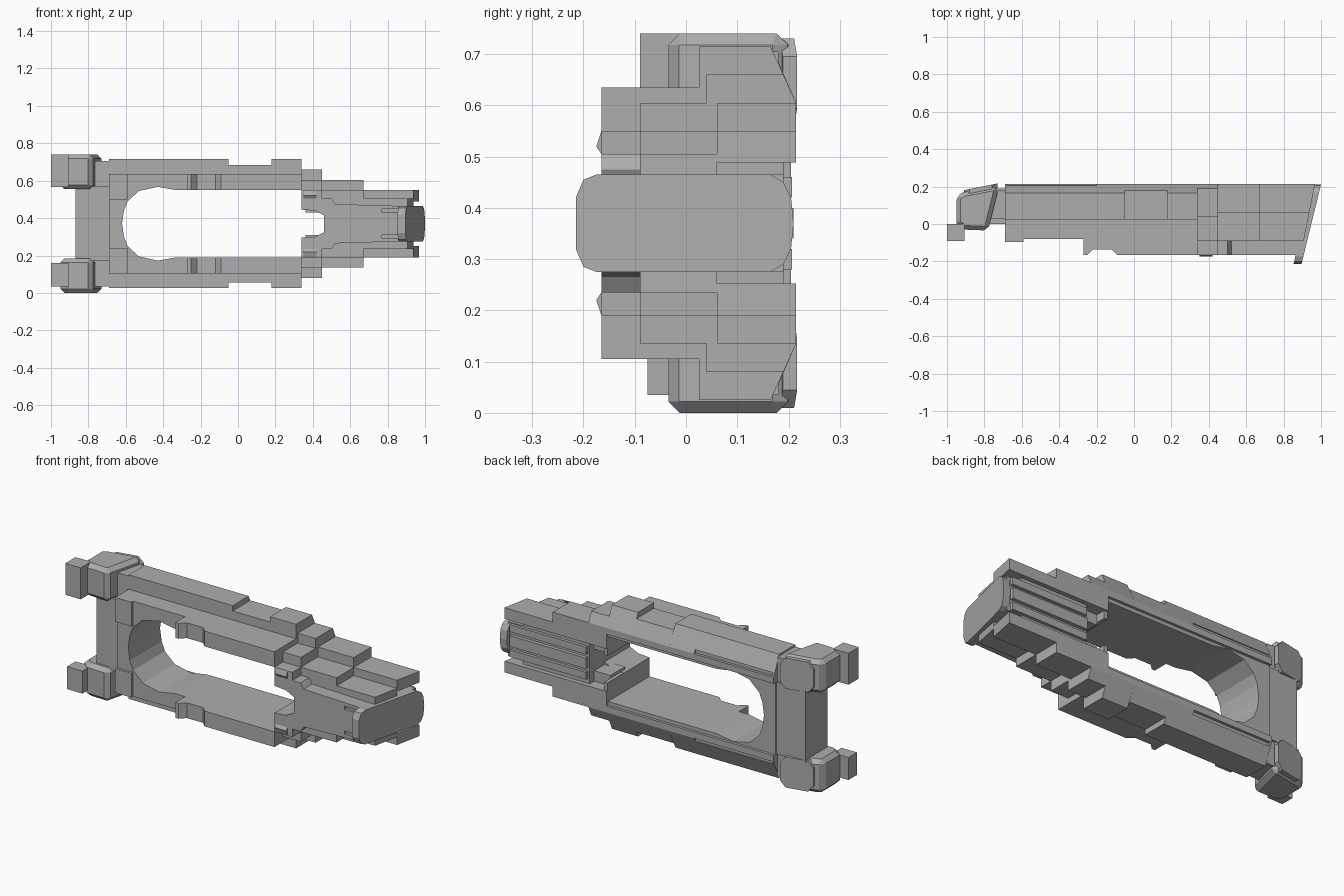
import bpy
import bmesh
from mathutils import Vector

MID = 0.37  # height of the symmetry plane; parts use heights relative to it

cube = bpy.data.objects.get("Cube")
if cube:
    bpy.data.objects.remove(cube, do_unlink=True)

grey = bpy.data.materials.new("plain grey")
grey.use_nodes = True
COLOUR = (0.42, 0.42, 0.42, 1)
grey.diffuse_color = COLOUR
grey.node_tree.nodes["Principled BSDF"].inputs["Base Color"].default_value = COLOUR

PLANES = {
    "xy": lambda a, b, c: Vector((a, b, c)),
    "xz": lambda a, b, c: Vector((a, c, b)),
    "yz": lambda a, b, c: Vector((c, a, b)),
}


def prism(name, pts, plane, lo, hi, mirror=True, shear=0, bevel=0):
    """Extrude an outline; shear slides the extrusion along the first outline axis."""
    bm = bmesh.new()
    place = PLANES[plane]
    rings = [[bm.verts.new(place(a, b, c + shear * a)) for a, b in pts] for c in (lo, hi)]
    n = len(pts)
    bm.faces.new(rings[0])
    bm.faces.new(rings[1])
    for i in range(n):
        j = (i + 1) % n
        bm.faces.new((rings[0][i], rings[0][j], rings[1][j], rings[1][i]))
    bmesh.ops.recalc_face_normals(bm, faces=bm.faces)
    if mirror:
        # open the half where it meets its reflection
        seam = [f for f in bm.faces if all(abs(v.co.z) < 1e-5 for v in f.verts)]
        bmesh.ops.delete(bm, geom=seam, context="FACES")
    mesh = bpy.data.meshes.new(name)
    bm.to_mesh(mesh)
    bm.free()
    mesh.materials.append(grey)
    ob = bpy.data.objects.new(name, mesh)
    ob.location.z = MID
    bpy.context.collection.objects.link(ob)
    if bevel:
        mod = ob.modifiers.new("chamfer", "BEVEL")
        mod.width = bevel
        mod.segments = 1
        mod.limit_method = "ANGLE"
        mod.angle_limit = 1.1
    if mirror:
        mod = ob.modifiers.new("mirror", "MIRROR")
        mod.use_axis = (False, False, True)
    return ob


def box(name, x, y, h, **kw):
    pts = [(x[0], y[0]), (x[1], y[0]), (x[1], y[1]), (x[0], y[1])]
    return prism(name, pts, "xy", h[0], h[1], **kw)


def slot(target, x, y, h):
    cutter = box(target.name + "_slot_cutter", x, y, h)
    cutter.hide_render = True
    cutter.hide_viewport = True
    mod = target.modifiers.new("slot", "BOOLEAN")
    mod.operation = "DIFFERENCE"
    mod.solver = "EXACT"
    mod.object = cutter


def end_x(y):
    """Slanted right end of the body."""
    return 0.925 + 0.2 * (y + 0.0)


def slanted(name, x, y, h):
    """Box whose right side follows the slanted end."""
    pts = [(x, y[0]), (end_x(y[0]), y[0]), (end_x(y[1]), y[1]), (x, y[1])]
    return prism(name, pts, "xy", h[0], h[1])


# Main frame around the rounded opening
prism("main_frame", [(-0.69, 0), (-0.62, 0), (-0.61, 0.07), (-0.59, 0.12), (-0.53, 0.175),
                     (-0.43, 0.197), (-0.33, 0.18), (0.34, 0.18), (0.34, 0.265),
                     (-0.69, 0.265)], "xz", -0.08, 0.2)
box("column_front_pad", (-0.69, -0.59), (-0.095, -0.08), (0.13, 0.265))
box("column_pin", (-0.615, -0.59), (-0.09, -0.06), (0.135, 0.155))

# Raised front strip with its shallow dip
prism("front_strip", [(-0.27, -0.08), (-0.27, -0.165), (-0.25, -0.165), (-0.22, -0.135),
                      (-0.12, -0.135), (-0.09, -0.165), (0.34, -0.165), (0.34, -0.08)],
      "xy", 0.18, 0.265)

# Outer rails: full-height runs and a lower run between them
rail = [(0.025, 0.2), (0.025, 0.345), (0.165, 0.345), (0.215, 0.235), (0.215, 0.2)]
rail_low = [(0.025, 0.2), (0.025, 0.315), (0.18, 0.315), (0.215, 0.235), (0.215, 0.2)]
long_rail = prism("long_rail", rail, "yz", -0.69, -0.05)
slot(long_rail, (-0.68, -0.2), (0.19, 0.23), (0.235, 0.255))
prism("low_rail", rail_low, "yz", -0.05, 0.18)
prism("short_rail", rail, "yz", 0.18, 0.34)

# Stepped shoulders towards the right end
prism("shoulder_rear", [(0.04, 0.118), (0.04, 0.29), (0.19, 0.29), (0.215, 0.235),
                        (0.215, 0.118)], "yz", 0.34, 0.45)
box("shoulder_middle", (0.34, 0.45), (-0.09, 0.04), (0.075, 0.235))
box("shoulder_front", (0.34, 0.45), (-0.165, -0.09), (0.1, 0.18))
prism("shoulder_wedge", [(-0.165, 0.135), (-0.175, 0.15), (-0.165, 0.18), (-0.14, 0.18),
                         (-0.14, 0.135)], "yz", 0.35, 0.42)
box("step_rear", (0.45, 0.67), (0.06, 0.215), (0.118, 0.235))
box("step_front", (0.45, 0.67), (-0.09, 0.06), (0.08, 0.18))
slanted("end_rear", 0.67, (0.06, 0.215), (0.118, 0.18))
slanted("end_front", 0.67, (-0.09, 0.06), (0.08, 0.135))

# Central core with the notch facing the opening
core = prism("core", [(0.46, 0), (0.46, 0.045), (0.41, 0.07), (0.34, 0.075), (0.34, 0.135),
                      (0.5, 0.135), (0.52, 0.105), (0.86, 0.095), (0.86, 0)],
             "xz", -0.165, 0.06)
slot(core, (0.77, 0.88), (-0.2, -0.15), (0.06, 0.078))
slanted("core_end", 0.855, (-0.164, 0.19), (0, 0.095))
box("core_back", (0.46, 0.87), (0.06, 0.19), (0, 0.118))
box("notch_block", (0.36, 0.46), (0.02, 0.15), (0.06, 0.118))
box("notch_tab", (0.34, 0.36), (0.04, 0.205), (0.075, 0.14))

# Long ribs on the back of the core
box("middle_rib", (0.47, 0.94), (0.19, 0.21), (0, 0.03))
box("side_rib", (0.47, 0.94), (0.19, 0.207), (0.05, 0.09))

# Slanted end cap
prism("end_cap", [(-0.215, 0), (-0.215, 0.05), (-0.2, 0.085), (-0.175, 0.095), (0.165, 0.095),
                  (0.19, 0.08), (0.205, 0.05), (0.21, 0)],
      "yz", 0.905, 0.948, shear=0.245)

# Left bridge plate
box("bridge_plate", (-0.87, -0.69), (0.0, 0.19), (0, 0.2))

# Corner blocks with tilted rear pads
prism("corner_block", [(-0.95, 0.005), (-0.91, -0.03), (-0.78, -0.035), (-0.725, 0.19),
                       (-0.75, 0.2), (-0.91, 0.17), (-0.95, 0.15)],
      "xy", 0.185, 0.37, bevel=0.022)
prism("corner_pad", [(-0.91, 0.225), (-0.88, 0.19), (-0.76, 0.19), (-0.73, 0.225),
                     (-0.73, 0.325), (-0.76, 0.36), (-0.88, 0.36), (-0.91, 0.325)],
      "xz", 0.335, 0.363, shear=0.2)
box("corner_neck", (-0.78, -0.69), (0.03, 0.18), (0.2, 0.335))

# Tail blocks, slightly different above and below
box("upper_tail", (-1.0, -0.905), (-0.09, 0.0), (0.195, 0.37), mirror=False)
box("lower_tail", (-1.0, -0.905), (-0.075, 0.0), (-0.335, -0.21), mirror=False)
